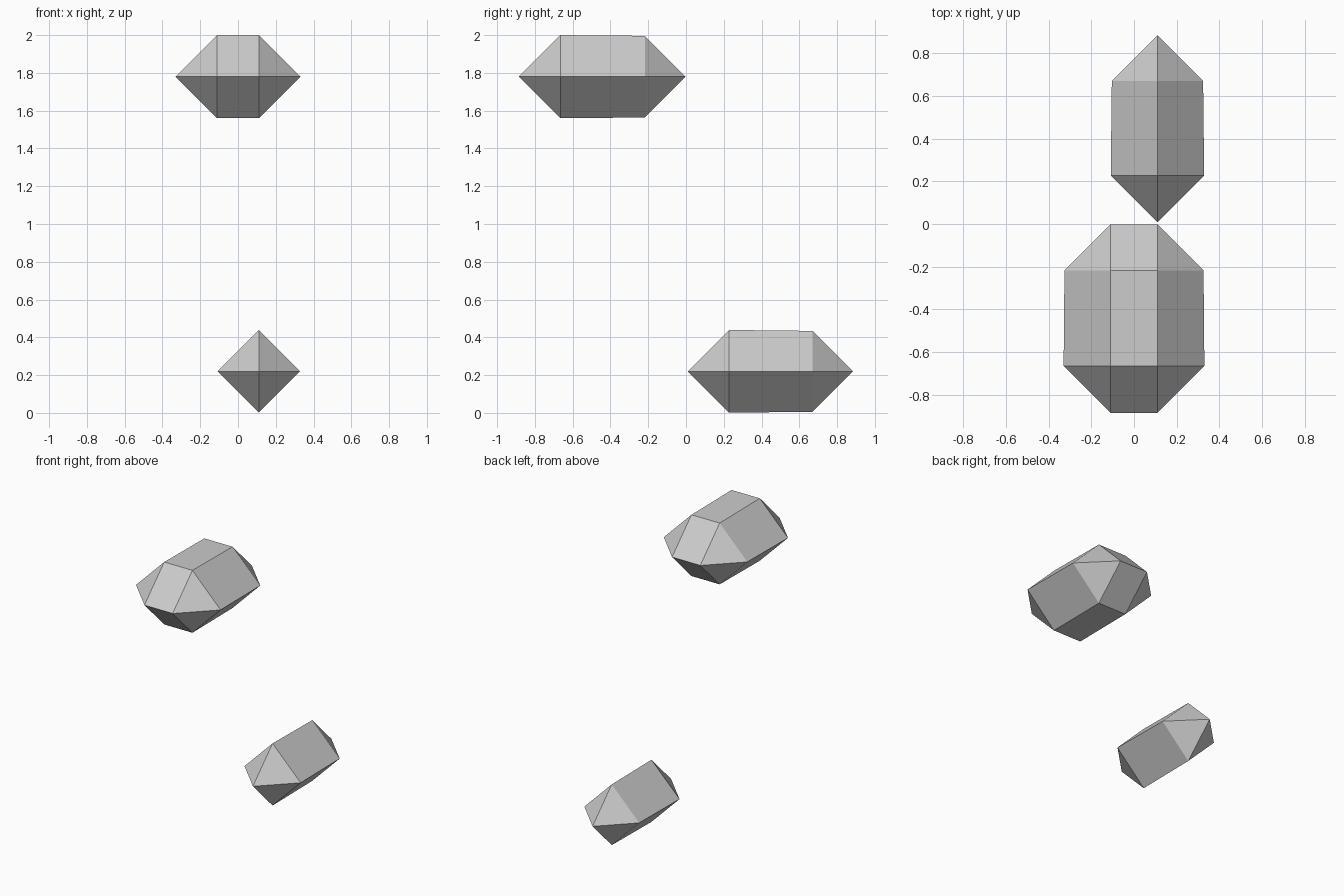
import bpy
import bmesh
from mathutils import Vector

cube = bpy.data.objects.get("Cube")
if cube:
    bpy.data.objects.remove(cube, do_unlink=True)

grey = bpy.data.materials.new("light grey")
grey.use_nodes = True
colour = (0.6, 0.6, 0.6, 1)
grey.diffuse_color = colour
grey.node_tree.nodes["Principled BSDF"].inputs["Base Color"].default_value = colour


def crystal(name, cores):
    """Faceted block: the hull of an octahedron around each core (centre, radius)."""
    bm = bmesh.new()
    for centre, radius in cores:
        for axis in range(3):
            for side in (-1, 1):
                tip = Vector(centre)
                tip[axis] += side * radius
                bm.verts.new(tip)
    hull = bmesh.ops.convex_hull(bm, input=bm.verts[:])
    inside = {v for v in hull["geom_interior"] + hull["geom_unused"]
              if isinstance(v, bmesh.types.BMVert)}
    bmesh.ops.delete(bm, geom=list(inside), context='VERTS')
    # Merge the flat triangles into clean facets
    bmesh.ops.dissolve_limit(bm, angle_limit=0.03, verts=bm.verts[:], edges=bm.edges[:])
    bmesh.ops.recalc_face_normals(bm, faces=bm.faces[:])
    mesh = bpy.data.meshes.new(name)
    bm.to_mesh(mesh)
    bm.free()
    mesh.materials.append(grey)
    bpy.context.collection.objects.link(bpy.data.objects.new(name, mesh))


# Wide block, high at the front
crystal("upper_crystal", [((x, y, 1.78), r)
                          for x in (-0.11, 0.11)
                          for y, r in ((-0.665, 0.22), (-0.218, 0.216))])

# Narrow block, low at the back
crystal("lower_crystal", [((0.11, 0.228, 0.22), 0.219),
                          ((0.11, 0.67, 0.22), 0.214)])
